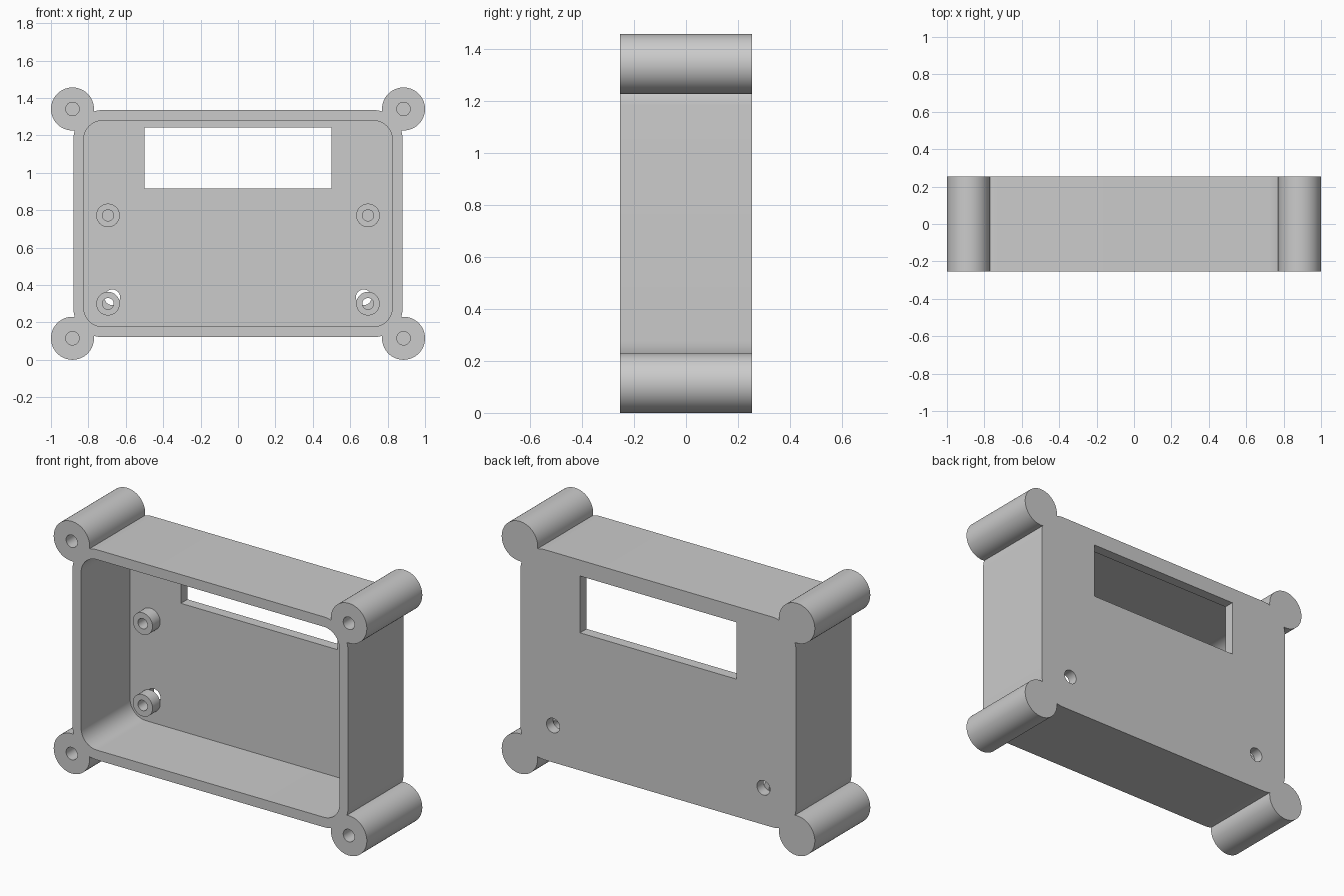
import bpy
import bmesh
from math import sin, cos, pi

if "Cube" in bpy.data.objects:
    bpy.data.objects.remove(bpy.data.objects["Cube"], do_unlink=True)

grey = bpy.data.materials.new("plain grey")
grey.use_nodes = True
GREY = (0.6, 0.6, 0.6, 1)
grey.diffuse_color = GREY
grey.node_tree.nodes["Principled BSDF"].inputs["Base Color"].default_value = GREY

FRONT, BACK = -0.253, 0.253
FLOOR = BACK - 0.06          # inner face of the back wall
MID_Z = 0.728                # height of the case centre


def circle(cx, cz, r, n=64):
    return [(cx + r * cos(2 * pi * i / n), cz + r * sin(2 * pi * i / n)) for i in range(n)]


def rounded_rect(half_x, half_z, r, cz=MID_Z, steps=16):
    """Outline in x and z, with an arc at each corner."""
    if r == 0:
        return [(half_x, cz + half_z), (-half_x, cz + half_z),
                (-half_x, cz - half_z), (half_x, cz - half_z)]
    pts = []
    for q, (sx, sz) in enumerate([(1, 1), (-1, 1), (-1, -1), (1, -1)]):
        for i in range(steps + 1):
            a = (q + i / steps) * pi / 2
            pts.append((sx * (half_x - r) + r * cos(a), cz + sz * (half_z - r) + r * sin(a)))
    return pts


def make_object(name, bm):
    bmesh.ops.recalc_face_normals(bm, faces=bm.faces)
    mesh = bpy.data.meshes.new(name)
    bm.to_mesh(mesh)
    bm.free()
    mesh.materials.append(grey)
    obj = bpy.data.objects.new(name, mesh)
    bpy.context.collection.objects.link(obj)
    return obj


def prism(name, outline, y0, y1):
    bm = bmesh.new()
    ends = [[bm.verts.new((x, y, z)) for x, z in outline] for y in (y0, y1)]
    for ring in ends:
        bm.faces.new(ring)
    n = len(outline)
    for i in range(n):
        j = (i + 1) % n
        bm.faces.new((ends[0][i], ends[0][j], ends[1][j], ends[1][i]))
    return make_object(name, bm)


def tube(name, cx, cz, outer, inner, y0, y1, n=48):
    bm = bmesh.new()
    rings = [[bm.verts.new((x, y, z)) for x, z in circle(cx, cz, r, n)]
             for r, y in ((outer, y0), (outer, y1), (inner, y1), (inner, y0))]
    for k in range(4):
        a, b = rings[k], rings[(k + 1) % 4]
        for i in range(n):
            j = (i + 1) % n
            bm.faces.new((a[i], a[j], b[j], b[i]))
    return make_object(name, bm)


def combine(target, tool, operation):
    """Apply a boolean and discard the helper solid."""
    mod = target.modifiers.new("combine", 'BOOLEAN')
    mod.operation = operation
    mod.solver = 'EXACT'
    mod.object = tool
    bpy.context.view_layer.update()
    graph = bpy.context.evaluated_depsgraph_get()
    mesh = bpy.data.meshes.new_from_object(target.evaluated_get(graph))
    target.modifiers.clear()
    target.data = mesh
    bpy.data.objects.remove(tool, do_unlink=True)


# Case body with round corner posts
case = prism("case", rounded_rect(0.88, 0.607, 0.155), FRONT, BACK)
posts = [(sx * 0.885, MID_Z + sz * 0.613) for sx in (-1, 1) for sz in (-1, 1)]
for x, z in posts:
    combine(case, prism("post", circle(x, z, 0.115), FRONT, BACK), 'UNION')

# Open front cavity and display window
combine(case, prism("cavity", rounded_rect(0.825, 0.55, 0.1), FRONT - 0.1, FLOOR), 'DIFFERENCE')
combine(case, prism("window", rounded_rect(0.5, 0.164, 0, 1.079), FLOOR - 0.05, BACK + 0.1),
        'DIFFERENCE')

# Blind screw holes in the posts
for x, z in posts:
    combine(case, prism("screw_hole", circle(x, z, 0.036, 32), FRONT - 0.1, FRONT + 0.4),
            'DIFFERENCE')

# Small holes through the back wall
for side in (-1, 1):
    combine(case, prism("back_hole", circle(side * 0.672, 0.334, 0.042, 32),
                        FLOOR - 0.03, BACK + 0.1), 'DIFFERENCE')

# Hollow board standoffs on the back wall
parts = [case]
for side, word in ((-1, "right"), (1, "left")):
    for z, level in ((0.30, "lower"), (0.772, "upper")):
        parts.append(tube(f"{level}_{word}_standoff", side * 0.695, z, 0.063, 0.03,
                          FLOOR - 0.07, FLOOR))

# Smooth the round walls and keep the edges sharp
bpy.ops.object.select_all(action='DESELECT')
for obj in parts:
    obj.select_set(True)
bpy.context.view_layer.objects.active = case
bpy.ops.object.shade_smooth_by_angle(angle=pi / 6)
